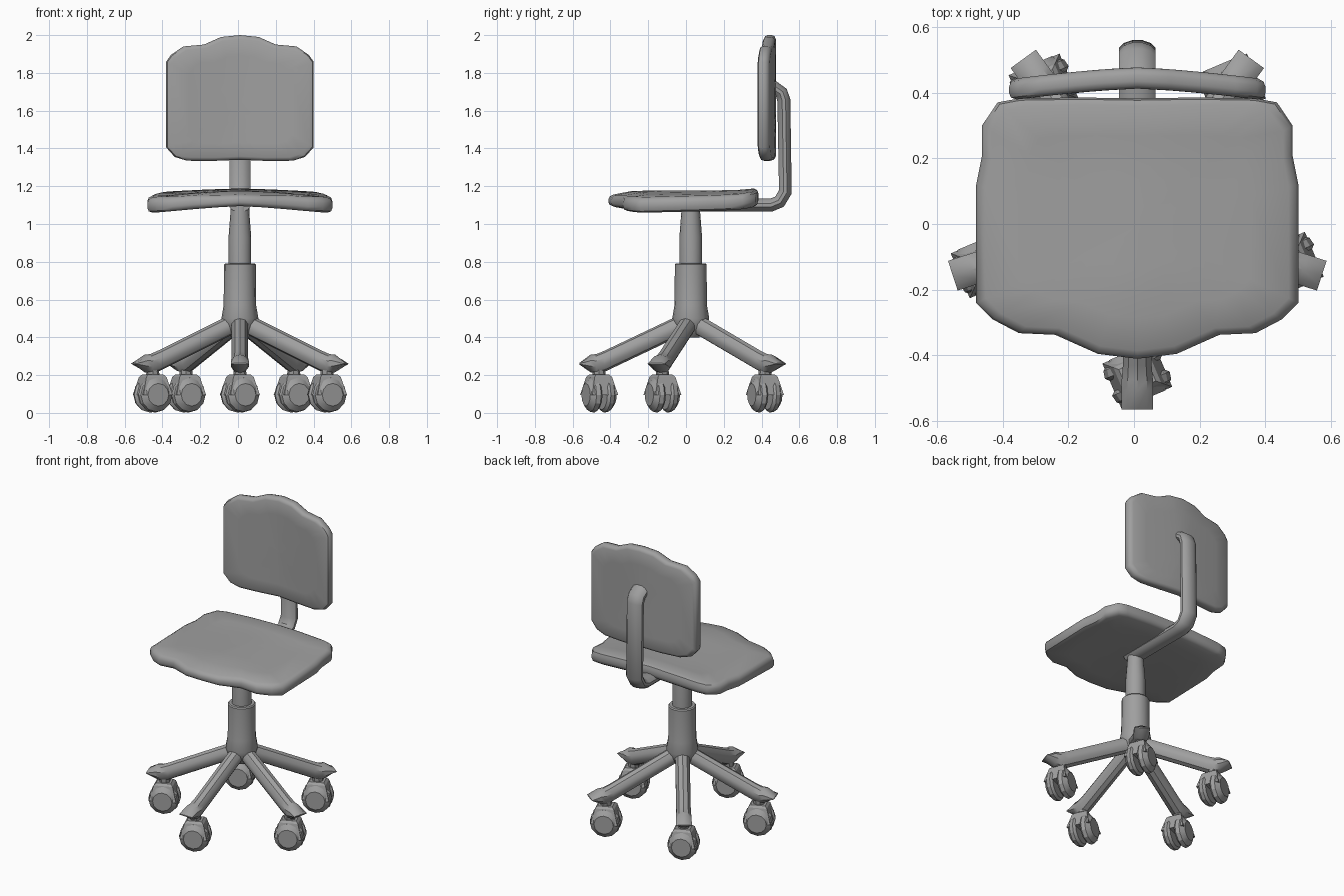
import bpy, bmesh, math
from mathutils import Matrix, Vector

cube = bpy.data.objects.get("Cube")
if cube:
    bpy.data.objects.remove(cube, do_unlink=True)

GREY = (0.35, 0.35, 0.35, 1)
mat = bpy.data.materials.new("plain grey")
mat.use_nodes = True
mat.diffuse_color = GREY
mat.node_tree.nodes["Principled BSDF"].inputs["Base Color"].default_value = GREY

CX, CY = 0.01, 0.025    # column axis


def loft(name, rings, matrix=Matrix(), angle=35):
    """Skin a list of equal-length rings and close both ends."""
    bm = bmesh.new()
    loops = [[bm.verts.new(matrix @ Vector(p)) for p in ring] for ring in rings]
    n = len(loops[0])
    for a, b in zip(loops, loops[1:]):
        for i in range(n):
            j = (i + 1) % n
            bm.faces.new((a[i], a[j], b[j], b[i]))
    bm.faces.new(loops[0])
    bm.faces.new(loops[-1])
    bmesh.ops.recalc_face_normals(bm, faces=bm.faces)
    mesh = bpy.data.meshes.new(name)
    bm.to_mesh(mesh)
    bm.free()
    mesh.materials.append(mat)
    obj = bpy.data.objects.new(name, mesh)
    bpy.context.collection.objects.link(obj)
    bpy.ops.object.select_all(action='DESELECT')
    obj.select_set(True)
    bpy.context.view_layer.objects.active = obj
    if angle:
        bpy.ops.object.shade_smooth_by_angle(angle=math.radians(angle))
    return obj


def circle(n, phase=0.0):
    return [(math.cos(2 * math.pi * (i + phase) / n),
             math.sin(2 * math.pi * (i + phase) / n)) for i in range(n)]


def turned(name, profile, matrix, n=16, angle=35, phase=0.0):
    """Lathe a (radius, height) profile about local z."""
    return loft(name, [[(r * c, r * s, z) for c, s in circle(n, phase)]
                       for r, z in profile], matrix, angle)


def cushion(name, half, place):
    """Rounded slab from half an outline; place(u, v, t) bends it into position."""
    outline = half + [(-u, v) for u, v in reversed(half) if u > 0]
    steps = [(0.04, 0), (0.35, 0), (0.7, 0), (0.94, 0), (0.985, 0.12), (1, 0.35),
             (1, 0.65), (0.985, 0.88), (0.94, 1), (0.7, 1), (0.35, 1), (0.04, 1)]
    return loft(name, [[place(u * s, v * s, t) for u, v in outline]
                       for s, t in steps], angle=45)


# Seat: a panel with a lobed front, drooping towards its front corners
def seat_place(u, v, t):
    droop = (0.032 - 0.028 * v) * (abs(u) / 0.49) ** 1.3
    nose = 0.025 * max(0, -v - 0.27) / 0.13
    lift = 0.012 * max(0, v - 0.25) / 0.13
    return (CX + u, v, 1.095 + 0.083 * t - droop - nose * t + lift)


cushion("seat", [(0, -0.41), (0.12, -0.395), (0.25, -0.337), (0.36, -0.332),
                 (0.44, -0.29), (0.49, -0.24), (0.49, 0.12), (0.472, 0.21),
                 (0.472, 0.3), (0.425, 0.37), (0.36, 0.382), (0.18, 0.385),
                 (0, 0.382)], seat_place)


# Backrest: a crested panel with its wings curving forward
def back_place(u, v, t):
    bow = 0.036 * (1 - (abs(u) / 0.39) ** 1.4)
    return (CX + u, 0.376 + bow + 0.064 * t, 1.64 + v)


cushion("backrest", [(0, 0.36), (0.1, 0.35), (0.19, 0.31), (0.3, 0.3),
                     (0.365, 0.255), (0.39, 0.22), (0.39, -0.235),
                     (0.345, -0.285), (0.28, -0.305), (0.14, -0.306),
                     (0, -0.3)], back_place)

# Back support: flattened tube swept along a bent path
path = [Vector((0, y, z)) for y, z in
        [(-0.02, 1.1), (0.45, 1.1), (0.495, 1.118), (0.526, 1.17),
         (0.518, 1.655), (0.505, 1.695), (0.44, 1.74)]]
rings = []
for i, p in enumerate(path):
    ahead = (path[min(i + 1, len(path) - 1)] - p).normalized()
    behind = (p - path[max(i - 1, 0)]).normalized()
    tangent = (ahead + behind).normalized()
    side = Vector((0, -tangent.z, tangent.y))
    rings.append([p + Vector((CX + 0.058 * c, 0, 0)) + side * 0.036 * s
                  for c, s in circle(12, 0.5)])
loft("back_support", rings)

# Column: wide lower sleeve and slimmer gas lift
axis = Matrix.Translation((CX, CY, 0))
turned("column_sleeve", [(0.045, 0.4), (0.08, 0.44), (0.098, 0.5), (0.086, 0.57),
                         (0.084, 0.785), (0.078, 0.792)], axis)
turned("gas_lift", [(0.06, 0.75), (0.06, 0.93), (0.05, 1.06), (0.05, 1.11)], axis)

# Five legs and casters; the casters all point the same way
leg_sections = [(0, 0.49, 0.046, 0.056), (0.455, 0.274, 0.046, 0.056),
                (0.5, 0.26, 0.05, 0.051), (0.53, 0.262, 0.05, 0.047),
                (0.59, 0.26, 0.05, 0.004)]
swivel = Matrix.Rotation(math.radians(23), 4, 'Z')
for k in range(5):
    a = math.radians(-90 + 72 * k)
    loft(f"leg_{k + 1}", [[(r, w * c, z + h * s) for c, s in circle(10, 0.5)]
                          for r, z, w, h in leg_sections],
         axis @ Matrix.Rotation(a, 4, 'Z'))

    spot = axis @ Matrix.Translation((0.485 * math.cos(a), 0.485 * math.sin(a), 0))
    turned(f"caster_stem_{k + 1}", [(0.025, 0.18), (0.035, 0.205), (0.03, 0.25)],
           spot, 8)

    # Flared hood over the wheels
    base = spot @ swivel
    loft(f"caster_hood_{k + 1}",
         [[(sx * x, sy * y, z) for sx, sy in ((-1, -1), (1, -1), (1, 1), (-1, 1))]
          for x, y, z in ((0.084, 0.074, 0.095), (0.058, 0.05, 0.19),
                          (0.045, 0.038, 0.203))], base, 0)

    # Twin wheels with domed outer faces
    for sign, label in ((-1, "front"), (1, "rear")):
        wheel = (base @ Matrix.Translation((0, 0, 0.096))
                 @ Matrix.Rotation(math.radians(-90 * sign), 4, 'X'))
        turned(f"{label}_wheel_{k + 1}", [(0.08, 0.014), (0.095, 0.028),
                                          (0.09, 0.052), (0.06, 0.076)],
               wheel, 12, 25, 0.0)
